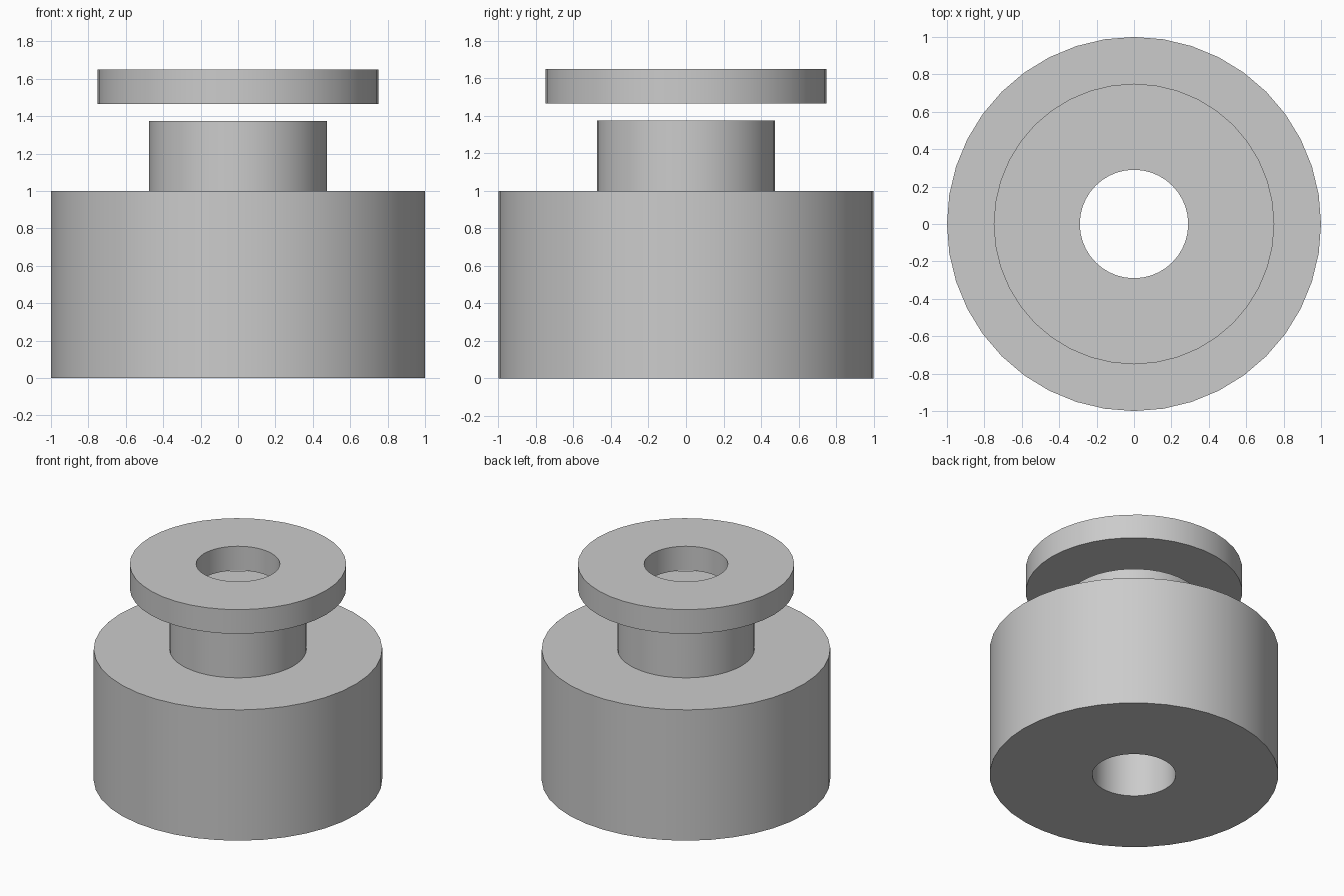
import bpy
import bmesh
from math import cos, sin, tau, radians

SIDES = 40
BORE = 0.29

cube = bpy.data.objects.get("Cube")
if cube:
    bpy.data.objects.remove(cube, do_unlink=True)

grey = bpy.data.materials.new("plain_grey")
grey.use_nodes = True
colour = (0.6, 0.6, 0.6, 1)
grey.diffuse_color = colour
grey.node_tree.nodes["Principled BSDF"].inputs["Base Color"].default_value = colour


def lathe(name, profile):
    """Turn a closed (radius, height) profile around the z axis."""
    bm = bmesh.new()
    rings = [[bm.verts.new((r * cos(tau * i / SIDES), r * sin(tau * i / SIDES), z))
              for i in range(SIDES)] for r, z in profile]
    for k, ring in enumerate(rings):
        following = rings[(k + 1) % len(rings)]
        for i in range(SIDES):
            j = (i + 1) % SIDES
            bm.faces.new((ring[i], ring[j], following[j], following[i]))
    bmesh.ops.recalc_face_normals(bm, faces=bm.faces)
    mesh = bpy.data.meshes.new(name)
    bm.to_mesh(mesh)
    bm.free()
    mesh.materials.append(grey)
    obj = bpy.data.objects.new(name, mesh)
    bpy.context.collection.objects.link(obj)
    bpy.ops.object.select_all(action="DESELECT")
    obj.select_set(True)
    bpy.context.view_layer.objects.active = obj
    bpy.ops.object.shade_smooth_by_angle(angle=radians(30))
    return obj


# Wide base with a narrower neck, bored through
lathe("base_with_neck", [(BORE, 0), (1, 0), (1, 1), (0.475, 1),
                         (0.475, 1.375), (BORE, 1.375)])

# Flat ring floating above the neck
lathe("top_ring", [(BORE, 1.465), (0.75, 1.465), (0.75, 1.65), (BORE, 1.65)])
